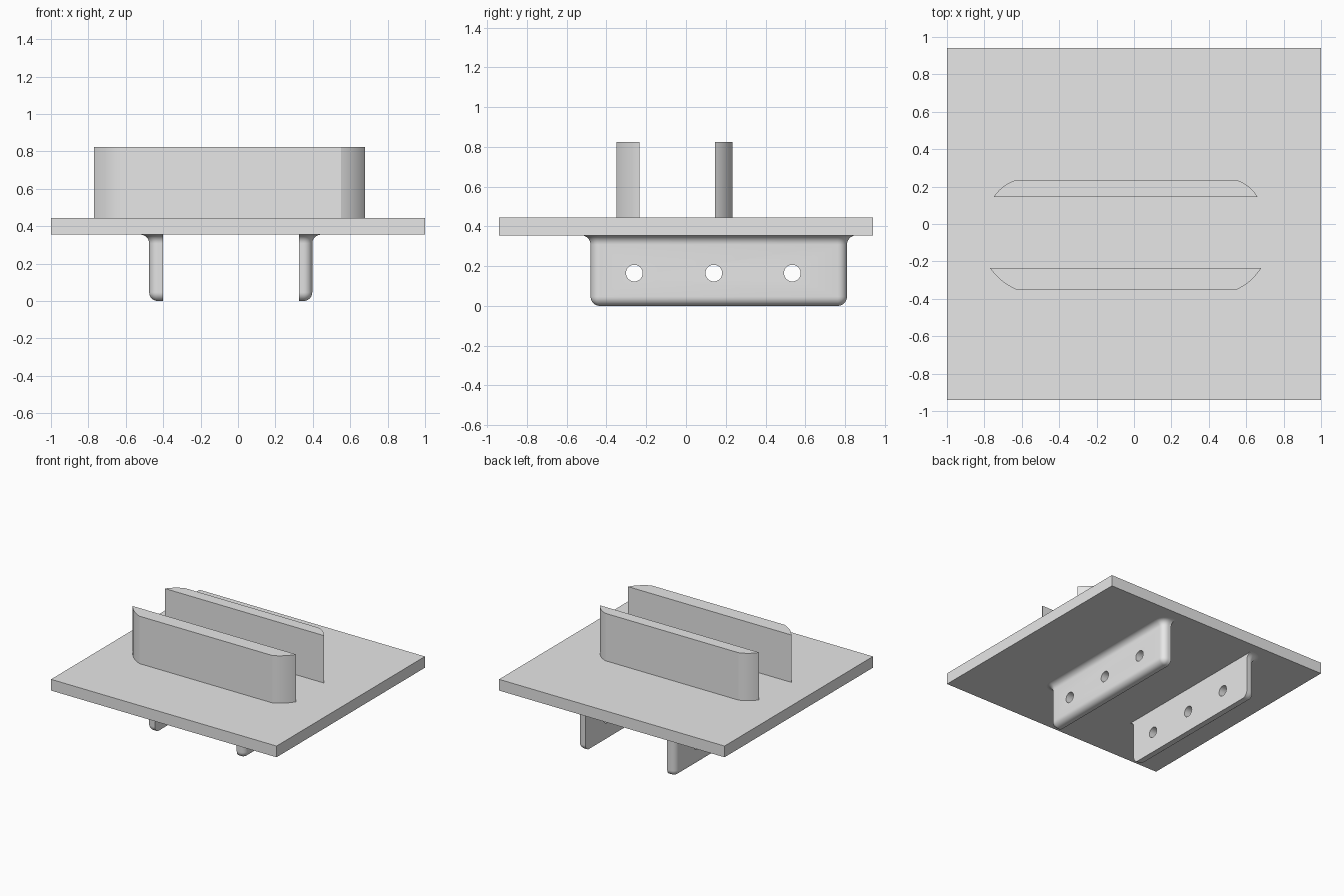
import bpy, bmesh, math
from mathutils import Vector

cube = bpy.data.objects.get("Cube")
if cube:
    bpy.data.objects.remove(cube, do_unlink=True)

grey = bpy.data.materials.new("plain grey")
grey.use_nodes = True
GREY = (0.8, 0.8, 0.8, 1)
grey.diffuse_color = GREY
grey.node_tree.nodes["Principled BSDF"].inputs["Base Color"].default_value = GREY

PLATE_LOW, PLATE_TOP, RAIL_TOP = 0.355, 0.445, 0.825


def loft(name, rings):
    """Skin a stack of equal-length point rings and cap both ends."""
    bm = bmesh.new()
    rows = [[bm.verts.new(p) for p in ring] for ring in rings]
    for low, high in zip(rows, rows[1:]):
        for i in range(len(low)):
            j = (i + 1) % len(low)
            bm.faces.new((low[i], low[j], high[j], high[i]))
    bm.faces.new(rows[0])
    bm.faces.new(rows[-1])
    bmesh.ops.remove_doubles(bm, verts=bm.verts, dist=0.0001)
    bmesh.ops.recalc_face_normals(bm, faces=bm.faces)
    mesh = bpy.data.meshes.new(name)
    bm.to_mesh(mesh)
    bm.free()
    mesh.materials.append(grey)
    obj = bpy.data.objects.new(name, mesh)
    bpy.context.collection.objects.link(obj)
    return obj


def activate(obj):
    bpy.ops.object.select_all(action='DESELECT')
    obj.select_set(True)
    bpy.context.view_layer.objects.active = obj


def smooth(obj, angle=30):
    activate(obj)
    bpy.ops.object.shade_smooth_by_angle(angle=math.radians(angle))


def extrude(name, outline, low, high):
    return loft(name, [[(x, y, z) for x, y in outline] for z in (low, high)])


# Base plate
extrude("base_plate", [(-1, -0.94), (1, -0.94), (1, 0.94), (-1, 0.94)],
        PLATE_LOW, PLATE_TOP)


# Upright rails with bowed ends
def bowed_end(start, end, bulge=0.026, steps=10):
    a, b = Vector(start), Vector(end)
    d = (b - a).normalized()
    side = Vector((d.y, -d.x))
    if side.x * (a.x + 0.04) < 0:
        side = -side
    c = (a + b) / 2 + side * bulge
    return [tuple(a * (1 - t) ** 2 + c * 2 * t * (1 - t) + b * t * t)
            for t in (i / steps for i in range(steps + 1))]


def rail(name, y_long, y_short, long_left, long_right):
    outline = bowed_end((long_right, y_long), (0.55, y_short))
    outline += bowed_end((-0.63, y_short), (long_left, y_long))
    smooth(extrude(name, outline, PLATE_TOP, RAIL_TOP), 18)


rail("front_rail", -0.235, -0.35, -0.77, 0.68)
rail("back_rail", 0.145, 0.235, -0.75, 0.66)


# Mounting tabs: rounded below, flared where they meet the plate
R, STEPS = 0.047, 8
Y_FRONT, Y_BACK = -0.48, 0.81


def tab(name, inner, outer):
    side = 1 if outer > inner else -1
    thick = abs(outer - inner)
    levels = []
    for i in range(STEPS + 1):
        a = math.pi / 2 * i / STEPS
        levels.append((R - R * math.cos(a), R * math.sin(a) - R))
    for i in range(STEPS + 1):
        a = math.pi / 2 * i / STEPS
        levels.append((PLATE_LOW - R + R * math.sin(a), R - R * math.cos(a)))
    rings = []
    for z, grow in levels:
        ring = [(inner, Y_FRONT - grow, z)]
        for cy, turn in ((Y_FRONT + R, -1), (Y_BACK - R, 0)):
            for i in range(STEPS + 1):
                a = math.pi / 2 * (turn + i / STEPS)
                ring.append((inner + side * (thick - R + (R + grow) * math.cos(a)),
                             cy + (R + grow) * math.sin(a), z))
        ring.append((inner, Y_BACK + grow, z))
        rings.append(ring)
    obj = loft(name, rings)

    # Bolt holes
    for y in (-0.26, 0.14, 0.535):
        bpy.ops.mesh.primitive_cylinder_add(
            vertices=32, radius=0.042, depth=0.4,
            location=((inner + outer) / 2, y, 0.165),
            rotation=(0, math.pi / 2, 0))
        cutter = bpy.context.object
        cutter.hide_render = True
        cutter.data.materials.append(grey)
        activate(obj)
        cut = obj.modifiers.new("bolt_hole", 'BOOLEAN')
        cut.operation, cut.solver, cut.object = 'DIFFERENCE', 'EXACT', cutter
        bpy.ops.object.modifier_apply(modifier=cut.name)
        bpy.data.objects.remove(cutter, do_unlink=True)
    smooth(obj)


tab("left_mounting_tab", 0.325, 0.397)
tab("right_mounting_tab", -0.40, -0.475)
